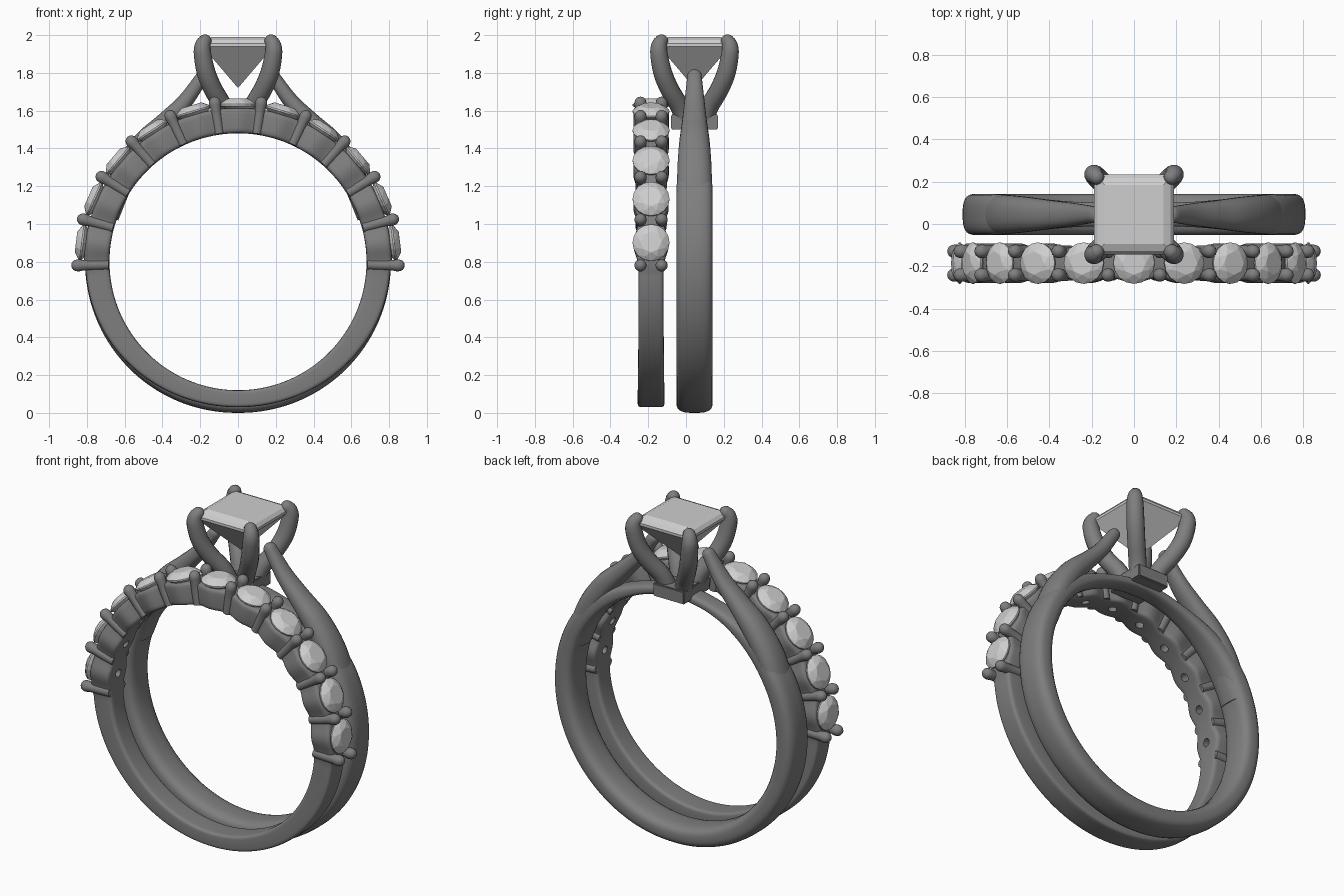
import bpy, bmesh, math
from math import sin, cos, pi, radians
from mathutils import Vector, Matrix

cube = bpy.data.objects.get("Cube")
if cube:
    bpy.data.objects.remove(cube, do_unlink=True)

HUB = 0.8           # height of the finger hole's centre
INNER = 0.68        # finger hole radius
SOL_Y = 0.045       # centre plane of the solitaire ring
BAND_Y = -0.185     # centre plane of the stone-set band
STEP = 16.6         # degrees between neighbouring small stones


def material(name, value):
    m = bpy.data.materials.new(name)
    m.use_nodes = True
    m.diffuse_color = (value, value, value, 1)
    m.node_tree.nodes["Principled BSDF"].inputs["Base Color"].default_value = m.diffuse_color
    return m


METAL = material("grey metal", 0.21)
GEM = material("pale gemstone", 0.62)


def finish(name, bm, mat, smooth=None):
    bmesh.ops.recalc_face_normals(bm, faces=bm.faces)
    mesh = bpy.data.meshes.new(name)
    bm.to_mesh(mesh)
    bm.free()
    mesh.materials.append(mat)
    ob = bpy.data.objects.new(name, mesh)
    bpy.context.collection.objects.link(ob)
    if smooth:
        shade(ob, smooth)
    return ob


def shade(ob, angle):
    bpy.ops.object.select_all(action='DESELECT')
    ob.select_set(True)
    bpy.context.view_layer.objects.active = ob
    bpy.ops.object.shade_smooth_by_angle(angle=radians(angle))


def spline(points, per=6):
    """Catmull-Rom samples through tuples of any length."""
    p = [points[0]] + list(points) + [points[-1]]
    out = []
    for i in range(1, len(p) - 2):
        for k in range(per):
            t = k / per
            out.append(tuple(0.5 * (2 * b + (c - a) * t + (2 * a - 5 * b + 4 * c - d) * t * t
                                    + (3 * b - a - 3 * c + d) * t ** 3)
                             for a, b, c, d in zip(*p[i - 1:i + 3])))
    return out + [tuple(points[-1])]


def loft(name, rows, side, power=2, sides=24, closed=False, angle=40):
    """Skin superellipse sections; each row is (centre, half thickness, half width along side)."""
    n = len(rows)
    frames = []
    for i, (c, a, b) in enumerate(rows):
        nxt = rows[(i + 1) % n][0] if closed or i < n - 1 else c
        prv = rows[i - 1][0] if closed or i else c
        tan = (nxt - prv).normalized()
        frames.append((c, side.cross(tan).normalized(), a, b))
    if not closed:      # rounded far end
        c, u, a, b = frames[-1]
        for k in range(1, 5):
            q = k * pi / 2 / 4.3
            frames.append((c + tan * a * sin(q), u, a * cos(q), b * cos(q)))
    bm = bmesh.new()
    loops = []
    for c, u, a, b in frames:
        loop = []
        for j in range(sides):
            q = 2 * pi * (j + 0.5) / sides
            x, y = (math.copysign(abs(w) ** (2 / power), w) for w in (cos(q), sin(q)))
            loop.append(bm.verts.new(c + u * a * x + side * b * y))
        loops.append(loop)
    for i in range(len(loops) if closed else len(loops) - 1):
        p, q = loops[i], loops[(i + 1) % len(loops)]
        for j in range(sides):
            k = (j + 1) % sides
            bm.faces.new((p[j], p[k], q[k], q[j]))
    if not closed:
        bm.faces.new(loops[0])
        bm.faces.new(loops[-1])
    return finish(name, bm, METAL, angle)


def ring(name, y, shape, steps, power):
    """Closed hoop; shape(degrees from top) gives outer radius and half width."""
    rows = []
    for i in range(steps):
        deg = 360 * i / steps - 180
        outer, half = shape(abs(deg))
        mid, t = (outer + INNER) / 2, radians(deg)
        rows.append((Vector((mid * sin(t), y, HUB + mid * cos(t))), (outer - INNER) / 2, half))
    return loft(name, rows, Vector((0, 1, 0)), power, closed=True)


def ease(v, lo, hi):
    t = min(max((v - lo) / (hi - lo), 0), 1)
    return t * t * (3 - 2 * t)


def radial(deg, radius, dy=0):
    """Frame on the band whose z axis points away from the hub."""
    return (Matrix.Translation((0, BAND_Y + dy, HUB)) @ Matrix.Rotation(radians(deg), 4, 'Y')
            @ Matrix.Translation((0, 0, radius)))


def gem(name, points, place):
    bm = bmesh.new()
    for p in points:
        bm.verts.new(p)
    bmesh.ops.convex_hull(bm, input=bm.verts)
    bmesh.ops.dissolve_limit(bm, angle_limit=0.02, verts=bm.verts, edges=bm.edges)
    bm.transform(place)
    return finish(name, bm, GEM)


def circle(n, r, z, turn=0.0):
    return [(r * cos(2 * pi * (i + turn) / n), r * sin(2 * pi * (i + turn) / n), z) for i in range(n)]


# Solitaire shank, slimming to a rail under the setting
def shank_shape(d):
    top = 1 - ease(d, 15, 65)
    return 0.8 + 0.01 * sin(radians(d)) - 0.065 * top, 0.097 - 0.04 * top


ring("solitaire_shank", SOL_Y, shank_shape, 160, 3)

# Rising shoulders with free rounded tips: x, z, half thickness, half width
ARM = [(0.69, 1.04, 0.06, 0.092), (0.605, 1.26, 0.068, 0.092), (0.5, 1.42, 0.066, 0.082),
       (0.385, 1.54, 0.052, 0.066), (0.28, 1.65, 0.042, 0.053), (0.185, 1.785, 0.034, 0.038)]
for label, s in (("left", 1), ("right", -1)):
    loft(label + "_shoulder", [(Vector((s * x, SOL_Y, z)), a, b) for x, z, a, b in spline(ARM)],
         Vector((0, 1, 0)), 2.3)

# Base plate beneath the claws
bm = bmesh.new()
bmesh.ops.create_cube(bm, size=1)
bm.transform(Matrix.Translation((0, SOL_Y, 1.54)) @ Matrix.Diagonal((0.21, 0.25, 0.08, 1)))
bmesh.ops.bevel(bm, geom=bm.edges[:], offset=0.006, segments=2, affect='EDGES')
finish("setting_base", bm, METAL, 40)

# Four claws: diagonal offset, height, radius
CLAW = [(0.05, 1.54, 0.05), (0.078, 1.62, 0.05), (0.13, 1.71, 0.05), (0.168, 1.8, 0.05),
        (0.188, 1.9, 0.047), (0.187, 1.945, 0.042), (0.176, 1.968, 0.036)]
for sx in (1, -1):
    for sy in (1, -1):
        loft("claw_%s_%s" % ("left" if sx > 0 else "right", "back" if sy > 0 else "front"),
             [(Vector((sx * d, SOL_Y + sy * d, z)), r, r) for d, z, r in spline(CLAW)],
             Vector((sx, -sy, 0)).normalized(), sides=16)

# Square centre stone with stepped crown and pointed base
pts = [(0, 0, 1.72)]
for half, z in ((0.188, 1.94), (0.188, 1.955), (0.172, 1.975), (0.14, 1.99)):
    pts += [(sx * half, sy * half, z) for sx in (1, -1) for sy in (1, -1)]
gem("centre_stone", pts, Matrix.Translation((0, SOL_Y, 0)))


# Stone-set band, swelling around every small stone
def band_shape(d):
    low = ease(d, 90, 95)
    wave = 0.082 + 0.012 * cos(2 * pi * d / STEP)
    plain = 0.066 + 0.005 * ease(d, 95, 180)
    return 0.815 - 0.008 * low - 0.037 * ease(d, 95, 180), wave * (1 - low) + plain * low


band = ring("stone_band", BAND_Y, band_shape, 360, 7)

# Small holes through the band behind the stones
bm = bmesh.new()
for k in range(-5, 6):
    bmesh.ops.create_cone(bm, cap_ends=True, segments=16, radius1=0.024, radius2=0.024,
                          depth=0.14, matrix=radial(k * STEP, 0.68))
cutter = finish("hole_cutter", bm, METAL)
cutter.hide_render = True
mod = band.modifiers.new("holes", 'BOOLEAN')
mod.operation, mod.solver, mod.object = 'DIFFERENCE', 'EXACT', cutter
bpy.context.view_layer.objects.active = band
bpy.ops.object.modifier_apply(modifier=mod.name)
bpy.data.objects.remove(cutter, do_unlink=True)
shade(band, 40)

# Round brilliant stones along the upper half
BRILLIANT = (circle(16, 0.098, 0) + circle(16, 0.098, -0.008) + circle(8, 0.079, 0.017, 0.5)
             + circle(8, 0.055, 0.03) + [(0, 0, -0.08)])
for k in range(-5, 6):
    gem("band_stone_%d" % (k + 6), BRILLIANT, radial(k * STEP, 0.834))

# Paired posts with rounded heads between the stones
for k in range(12):
    for label, dy in (("front", -0.056), ("back", 0.056)):
        place = radial((k - 5.5) * STEP, 0, dy)
        rows = [(place @ Vector((0, 0, z)), r, r) for z, r in
                ((0.686, 0.026), (0.76, 0.028), (0.82, 0.028), (0.84, 0.032), (0.851, 0.032))]
        loft("post_%s_%d" % (label, k + 1), rows, Vector((0, 1, 0)), sides=16)
